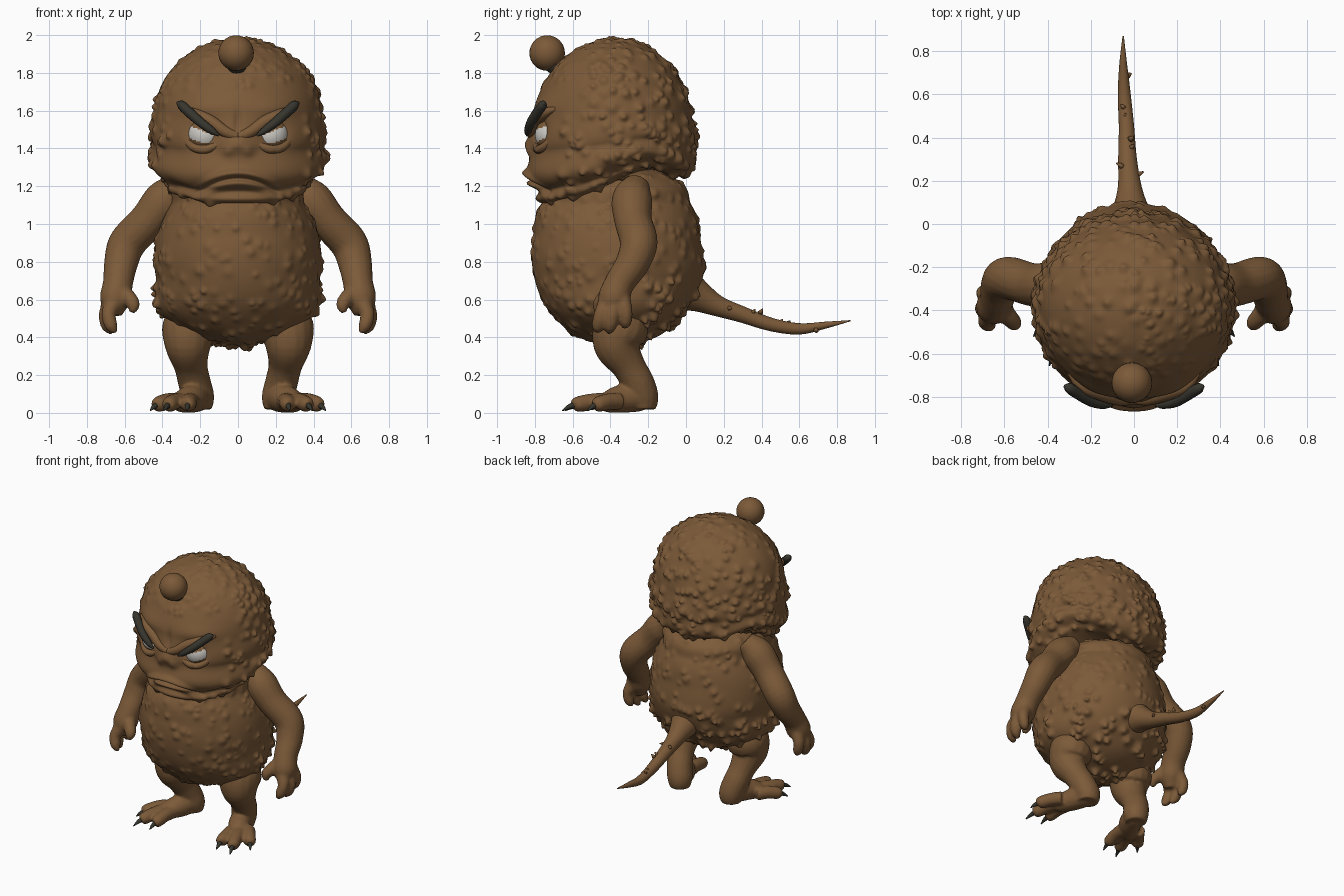
import bpy, bmesh, math, random
from mathutils import Vector, kdtree

random.seed(4)
if "Cube" in bpy.data.objects:
    bpy.data.objects.remove(bpy.data.objects["Cube"])


def material(name, rgb):
    m = bpy.data.materials.new(name)
    m.use_nodes = True
    m.diffuse_color = (*rgb, 1)
    m.node_tree.nodes["Principled BSDF"].inputs["Base Color"].default_value = (*rgb, 1)
    return m


BROWN = material("brown skin", (0.2, 0.102, 0.04))
DARK = material("dark horn", (0.037, 0.035, 0.026))
WHITE = material("eye white", (0.62, 0.6, 0.56))


def finish(bm, name, *mats):
    bmesh.ops.recalc_face_normals(bm, faces=bm.faces)
    for f in bm.faces:
        f.smooth = True
    me = bpy.data.meshes.new(name)
    bm.to_mesh(me)
    bm.free()
    for m in mats:
        me.materials.append(m)
    ob = bpy.data.objects.new(name, me)
    bpy.context.collection.objects.link(ob)
    return ob


def fuse(ob, voxel, steps):
    """Melt overlapping tubes into one soft skin."""
    rm = ob.modifiers.new("fuse", "REMESH")
    rm.mode, rm.voxel_size, rm.use_smooth_shade = "VOXEL", voxel, True
    sm = ob.modifiers.new("soften", "SMOOTH")
    sm.factor, sm.iterations = 0.5, steps


def tube(bm, pts, sides=16, steps=6, flip=1):
    """Smooth tapering tube through (x, y, z, radius) points."""
    p = [Vector((flip * a[0], *a[1:])) for a in pts]
    p = [p[0] * 2 - p[1]] + p + [p[-1] * 2 - p[-2]]
    path = []
    for i in range(1, len(p) - 2):
        a, b, c, d = p[i - 1:i + 3]
        for k in range(steps + (i == len(p) - 3)):
            t = k / steps
            path.append(0.5 * (2 * b + (c - a) * t + (2 * a - 5 * b + 4 * c - d) * t * t
                               + (3 * b - a - 3 * c + d) * t ** 3))
    rings = []
    for i, q in enumerate(path):
        ahead = (path[min(i + 1, len(path) - 1)] - path[max(i - 1, 0)]).xyz.normalized()
        u = ahead.cross(Vector((0.9, 0.3, 0.1))).normalized()
        v = ahead.cross(u)
        turn = [2 * math.pi * k / sides for k in range(sides)]
        rings.append([bm.verts.new(q.xyz + max(q.w, 0.003) * (u * math.cos(t) + v * math.sin(t)))
                      for t in turn])
    for r0, r1 in zip(rings, rings[1:]):
        for k in range(sides):
            j = (k + 1) % sides
            bm.faces.new((r0[k], r0[j], r1[j], r1[k]))
    bm.faces.new(rings[0][::-1])
    bm.faces.new(rings[-1])


def ball(bm, x, y, z, r, seg=32):
    new = bmesh.ops.create_uvsphere(bm, u_segments=seg, v_segments=seg // 2, radius=r)["verts"]
    bmesh.ops.translate(bm, verts=new, vec=(x, y, z))


def blend(table, t):
    """Smoothly interpolate rows of (t, values...)."""
    t = min(max(t, table[0][0]), table[-1][0])
    for a, b in zip(table, table[1:]):
        if t <= b[0]:
            k = (t - a[0]) / (b[0] - a[0])
            k = k * k * (3 - 2 * k)
            return [m + (n - m) * k for m, n in zip(a[1:], b[1:])]


def bell(d, w):
    return math.exp(-(d / w) ** 2)


def warty(name, place, count, height):
    """Shaped ball covered with rounded lumps."""
    bm = bmesh.new()
    bmesh.ops.create_icosphere(bm, subdivisions=7, radius=1)
    for v in bm.verts:
        v.co = place(v.co)
    bm.normal_update()
    bm.verts.ensure_lookup_table()
    kd = kdtree.KDTree(len(bm.verts))
    for i, v in enumerate(bm.verts):
        kd.insert(v.co, i)
    kd.balance()
    base = [(v.co.copy(), v.normal.copy()) for v in bm.verts]
    rise = [0] * len(base)
    for _ in range(count):
        co = random.choice(base)[0]
        h = height(co) * random.uniform(0.4, 1.2)
        r = random.uniform(0.016, 0.03)
        for _, i, d in kd.find_range(co, 2.2 * r):
            rise[i] = max(rise[i], h * bell(d, r))
    for v, (co, n), h in zip(bm.verts, base, rise):
        v.co = co + (n + Vector((0, 0, -0.3))) * h
    return finish(bm, name, BROWN)


# Head: heavy dome with sockets, snout and a frowning mouth
HEAD = [(-1, .95, 1.1, .6), (-.75, .62, .615, .55), (-.3, .475, .465, .445),
        (.1, .445, .43, .41), (.6, .455, .415, .4), (1, .46, .42, .42)]


def head_shape(n):
    kx, front, back = blend(HEAD, n.z)
    y = -0.38 + n.y * (front if n.y < 0 else back)
    lift = blend([(-.74, -.05), (-.62, .02), (-.2, .4), (.03, .14)], y)[0]
    z = 1.54 + n.z * (0.44 if n.z > 0 else 0.445 * (1 - lift))
    x = n.x * kx
    if n.y < 0 and y < -0.55:
        d = z - (1.24 - 1.6 * x * x)
        lips = 0.026 * bell(d - .03, .022) + 0.028 * bell(d + .032, .026) - 0.03 * bell(d, .012)
        y -= lips * math.exp(-(x / .19) ** 4)
        y -= 0.026 * bell(x, .06) * bell(z - 1.41, .05)
        y -= 0.016 * bell(abs(x) - .055, .03) * bell(z - 1.385, .03)
        y += 0.045 * bell(abs(x) - .18, .07) * bell(z - 1.48, .06)
        y -= 0.015 * bell(abs(x) - .2, .12) * bell(z - 1.62, .05)
        y += 0.015 * bell(x, .02) * bell(z - 1.54, .06)
    return Vector((x, y, z))


def head_lumps(c):
    if c.y < -0.62 and abs(c.x) < 0.36 and 1.16 < c.z < 1.72:
        return 0
    return 0.01 if c.y < -0.5 and c.z > 1.5 else 0.022


warty("head", head_shape, 560, head_lumps)

# Body: round belly
BODY = [(-1, .46, .5, .5), (-.7, .53, .46, .45), (-.2, .445, .455, .46),
        (.2, .44, .46, .445), (.56, .43, .495, .47), (.8, .52, .59, .55), (1, .58, .65, .58)]


def body_shape(n):
    kx, front, back = blend(BODY, n.z)
    return Vector((n.x * kx, -0.36 + n.y * (front if n.y < 0 else back),
                   0.82 + n.z * (0.5 if n.z > 0 else 0.46)))


def body_lumps(c):
    if c.y < -0.45:
        return 0.011
    return 0.027 if c.z < 0.75 else 0.014


warty("body", body_shape, 420, body_lumps)

for s, side in ((1, "left"), (-1, "right")):
    # Arm with three fingers and a thumb
    bm = bmesh.new()
    for pts in (
        [(.3, -.26, 1.21, .07), (.385, -.285, 1.13, .108), (.475, -.28, 1.02, .1),
         (.585, -.25, .9, .1), (.62, -.285, .79, .09), (.635, -.35, .69, .08),
         (.65, -.385, .6, .082), (.66, -.4, .52, .045)],
        [(.64, -.37, .65, .06), (.58, -.43, .61, .042), (.555, -.46, .57, .036), (.56, -.47, .53, .015)],
        [(.66, -.42, .58, .048), (.685, -.45, .52, .038), (.67, -.465, .46, .034), (.645, -.47, .425, .012)],
        [(.67, -.38, .58, .048), (.7, -.39, .52, .038), (.69, -.4, .46, .034), (.665, -.41, .42, .012)],
        [(.67, -.34, .6, .048), (.695, -.32, .54, .037), (.685, -.32, .48, .032), (.665, -.33, .45, .012)],
    ):
        tube(bm, pts, flip=s)
    fuse(finish(bm, side + "_arm", BROWN), 0.011, 3)

    # Leg and splayed foot
    toes = [((.25, -.4), (.265, -.57)), ((.3, -.4), (.365, -.58)), ((.33, -.35), (.425, -.47))]
    bm = bmesh.new()
    tube(bm, [(.23, -.3, .58, .09), (.255, -.34, .46, .145), (.265, -.365, .36, .125),
              (.25, -.305, .25, .09), (.23, -.255, .16, .087), (.21, -.23, .08, .085),
              (.21, -.23, .02, .07)], flip=s)
    tube(bm, [(.2, -.17, .06, .035), (.21, -.24, .075, .068), (.25, -.34, .075, .075),
              (.3, -.42, .055, .055), (.31, -.46, .045, .03)], flip=s)
    for (x0, y0), (x1, y1) in toes:
        tube(bm, [(x0, y0, .06, .047), ((x0 + x1) / 2, (y0 + y1) / 2, .06, .044),
                  (x1, y1, .044, .04), (x1 * 1.03, y1 - .02, .037, .014)], flip=s)
    fuse(finish(bm, side + "_leg", BROWN), 0.011, 3)
    bm = bmesh.new()
    for (x0, y0), (x1, y1) in toes:
        dx, dy = (x1 - x0) * .22, (y1 - y0) * .22
        tube(bm, [(x1, y1, .045, .017), (x1 + dx, y1 + dy, .032, .013),
                  (x1 + 1.9 * dx, y1 + 1.9 * dy, .012, .003)], sides=10, flip=s)
    finish(bm, side + "_claws", DARK)

    # Eye: the white shows only between a slanted upper lid and a round lower lid
    bm = bmesh.new()
    ball(bm, s * .173, -.705, 1.472, .094, 64)
    for f in bm.faces:
        c = f.calc_center_median()
        x = s * c.x - .173
        f.material_index = int(c.y < -.66 and 1.43 + 4 * x * x < c.z < 1.487 + 0.4 * x)
    finish(bm, side + "_eye", BROWN, WHITE)

    # Lower lid, brow ridge and dark brow
    bm = bmesh.new()
    tube(bm, [(.07, -.785, 1.455, .01), (.11, -.79, 1.42, .018), (.175, -.785, 1.395, .023),
              (.24, -.75, 1.41, .022), (.28, -.69, 1.47, .02), (.285, -.67, 1.54, .01)], flip=s)
    tube(bm, [(0, -.81, 1.46, .026), (.07, -.81, 1.49, .03), (.15, -.785, 1.545, .034),
              (.24, -.75, 1.585, .03), (.3, -.69, 1.61, .01)], flip=s)
    finish(bm, side + "_eyelids", BROWN)
    bm = bmesh.new()
    tube(bm, [(.1, -.84, 1.468, .006), (.14, -.837, 1.495, .02), (.2, -.82, 1.54, .025),
              (.26, -.785, 1.593, .027), (.3, -.76, 1.63, .025), (.322, -.75, 1.643, .008)],
         sides=8, flip=s)
    finish(bm, side + "_brow", DARK)

# Ball on the forehead and its dark seat
bm = bmesh.new()
ball(bm, -.01, -.735, 1.905, .094)
finish(bm, "forehead_ball", BROWN)
bm = bmesh.new()
tube(bm, [(-.005, -.64, 1.79, .045), (-.005, -.69, 1.84, .052), (-.005, -.72, 1.87, .05)])
finish(bm, "ball_seat", DARK)

# Tail with a few thorns
bm = bmesh.new()
TAIL = [(-.01, -.02, .66, .13), (-.015, .07, .615, .085), (-.02, .17, .565, .056),
        (-.03, .3, .52, .044), (-.035, .45, .468, .036), (-.045, .6, .445, .03),
        (-.05, .74, .465, .018), (-.05, .87, .488, .003)]
tube(bm, TAIL, steps=8)
for x, y, z, r in TAIL[2:6]:
    for k in range(2):
        a = random.uniform(0, math.pi)
        d, y = Vector((math.cos(a), 0.5, math.sin(a))), y + 0.04
        p = Vector((x, y, z - .012)) + d * r * 0.6
        q = p + d * r * 0.55
        tube(bm, [(*p, .016), (*q, .003)], sides=6, steps=2)
finish(bm, "tail", BROWN)
